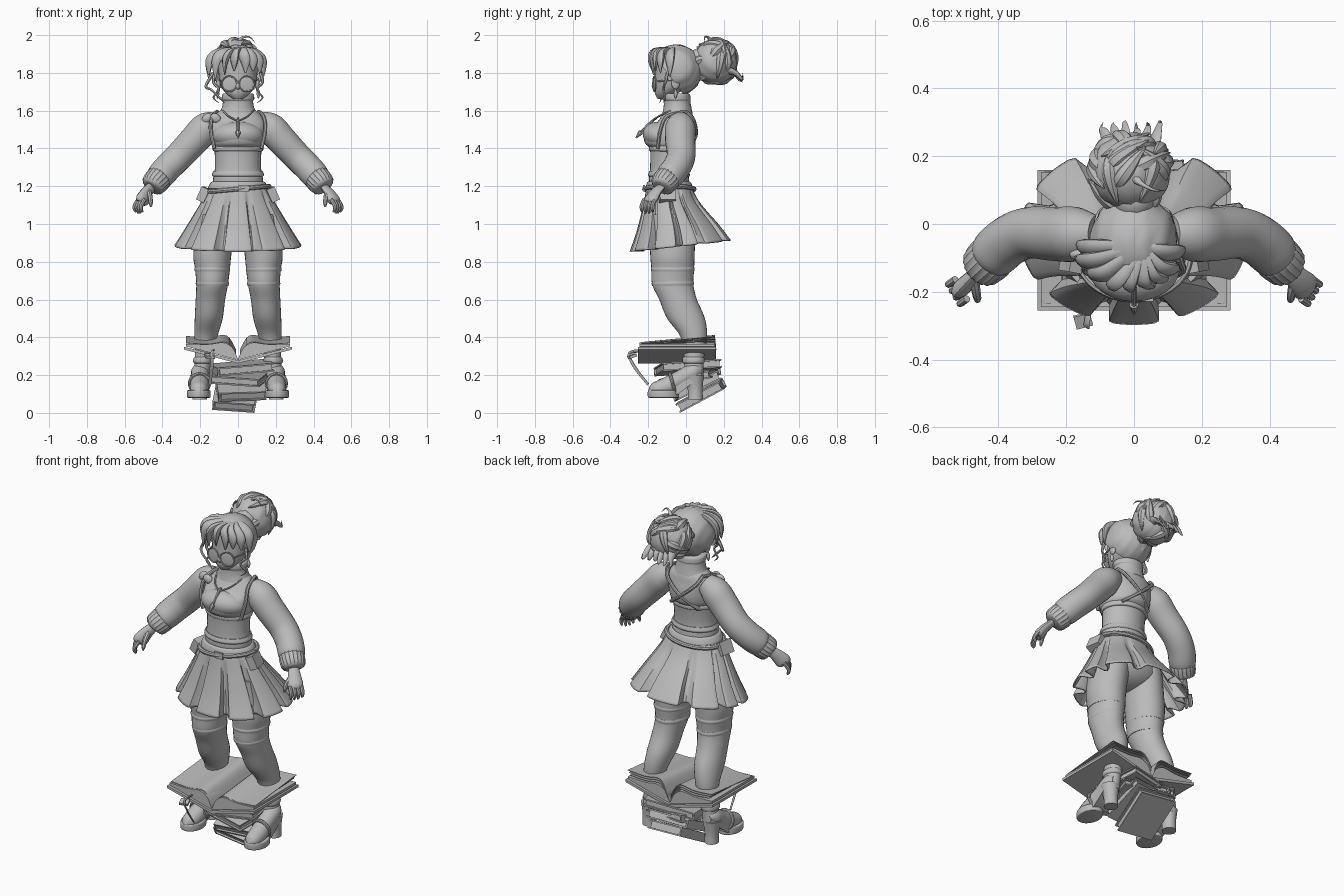
import bpy, bmesh, math, random
from mathutils import Vector, Matrix, Euler

default_cube = bpy.data.objects.get("Cube")
if default_cube:
    bpy.data.objects.remove(default_cube)
random.seed(4)

clay = bpy.data.materials.new("clay grey")
clay.use_nodes = True
clay.diffuse_color = (.5, .5, .5, 1)
clay.node_tree.nodes["Principled BSDF"].inputs["Base Color"].default_value = (.5, .5, .5, 1)


def finish(name, mesh_builder, angle=40):
    """Turn a bmesh into a named, smooth shaded object."""
    bmesh.ops.recalc_face_normals(mesh_builder, faces=mesh_builder.faces)
    mesh = bpy.data.meshes.new(name)
    mesh_builder.to_mesh(mesh)
    mesh_builder.free()
    mesh.materials.append(clay)
    for face in mesh.polygons:
        face.use_smooth = True
    mesh.set_sharp_from_angle(angle=math.radians(angle))
    part = bpy.data.objects.new(name, mesh)
    bpy.context.collection.objects.link(part)
    return part


def skin(name, rings, cap=True):
    """Join closed rings of points with quads."""
    builder = bmesh.new()
    loops = [[builder.verts.new(point) for point in ring] for ring in rings]
    for lower, upper in zip(loops, loops[1:]):
        for i in range(len(lower)):
            j = (i + 1) % len(lower)
            builder.faces.new((lower[i], lower[j], upper[j], upper[i]))
    if cap:
        builder.faces.new(loops[0])
        builder.faces.new(loops[-1])
    return finish(name, builder)


def spline(points, steps=5):
    """Catmull-Rom interpolation of tuples of any length."""
    keys = [Vector(p) for p in points]
    keys = [keys[0]] + keys + [keys[-1]]
    result = []
    for a, b, c, d in zip(keys, keys[1:], keys[2:], keys[3:]):
        for step in range(steps):
            t = step / steps
            result.append((b * 2 + (c - a) * t + (a * 2 - b * 5 + c * 4 - d) * t * t
                           + (b * 3 - a - c * 3 + d) * t ** 3) / 2)
    return result + [keys[-1]]


def circle(sides):
    turns = [i * math.tau / sides for i in range(sides)]
    return [(math.cos(turn), math.sin(turn)) for turn in turns]


def loft(name, sections, sides=32):
    """Stack horizontal ellipses given as z, x, y, x radius, y radius."""
    return skin(name, [[(x + rx * c, y + ry * s, z) for c, s in circle(sides)]
                       for z, x, y, rx, ry in spline(sections)])


def tube(name, points, sides=10, flat=1, rib=0):
    """Sweep a round section along points given as x, y, z, radius."""
    path = spline(points)
    spots = [Vector(p[:3]) for p in path]
    rings, side = [], None
    for i, spot in enumerate(spots):
        along = (spots[min(i + 1, len(spots) - 1)] - spots[max(i - 1, 0)]).normalized()
        if side is None:
            side = along.orthogonal()
        side = (side - along * side.dot(along)).normalized()
        other = along.cross(side)
        rings.append([spot + (side * c + other * s * flat) * max(path[i][3], .001) * (1 + rib * (k % 2))
                      for k, (c, s) in enumerate(circle(sides))])
    return skin(name, rings)


def ball(name, centre, radii, turn=(0, 0, 0), reshape=None, cut=None):
    builder = bmesh.new()
    bmesh.ops.create_icosphere(builder, subdivisions=4, radius=1)
    if reshape:
        for vert in builder.verts:
            vert.co *= reshape(vert.co)
    place = Matrix.Translation(centre) @ Euler(turn).to_matrix().to_4x4()
    bmesh.ops.transform(builder, matrix=place @ Matrix.Diagonal((*radii, 1)), verts=builder.verts)
    if cut:
        bmesh.ops.bisect_plane(builder, geom=builder.verts[:] + builder.edges[:] + builder.faces[:],
                               plane_co=cut[0], plane_no=cut[1], clear_inner=True)
    return finish(name, builder)


def box(name, centre, size, turn=(0, 0, 0), offset=(0, 0, 0)):
    builder = bmesh.new()
    place = Matrix.Translation(centre) @ Euler(map(math.radians, turn)).to_matrix().to_4x4()
    place = place @ Matrix.Translation(offset) @ Matrix.Diagonal((*size, 1))
    bmesh.ops.create_cube(builder, size=1, matrix=place)
    return finish(name, builder)


def prism(name, outline, axis, start, end):
    """Extrude a side outline along the x or y axis."""
    def place(a, b, depth):
        return (depth, a, b) if axis == "x" else (a, depth, b)
    return skin(name, [[place(a, b, depth) for a, b in outline] for depth in (start, end)])


# Head and face
loft("face", [(1.662, 0, -.125, .025, .025), (1.69, 0, -.106, .062, .058), (1.73, 0, -.078, .09, .09),
              (1.79, 0, -.064, .102, .102), (1.87, 0, -.06, .1, .1), (1.92, 0, -.06, .06, .06)])
tube("nose", [(0, -.158, 1.76, .007), (0, -.17, 1.735, .011), (0, -.165, 1.722, .012), (0, -.15, 1.718, .004)])
ball("lips", (0, -.156, 1.698), (.02, .01, .008))
loft("turtleneck", [(1.585, 0, -.045, .1, .08), (1.615, 0, -.045, .086, .074), (1.65, 0, -.047, .08, .07),
                    (1.66, 0, -.05, .086, .075), (1.685, 0, -.052, .084, .073), (1.692, 0, -.055, .072, .062)])
for side in (-1, 1):
    ball("ear", (side * .102, -.055, 1.745), (.012, .022, .032))
    tube("earring", [(side * .108, -.055, 1.715, .003), (side * .108, -.055, 1.69, .01),
                     (side * .108, -.055, 1.665, .003)])
    ball("glasses_lens", (side * .046, -.165, 1.742), (.039, .004, .039), (0, 0, side * .2))
    tube("glasses_rim", [(side * .046 + c * .04, -.167 + side * c * .008, 1.742 + s * .04, .004)
                         for c, s in circle(12) + [(1, 0)]], 6)
    tube("glasses_arm", [(side * .085, -.155, 1.755, .004), (side * .106, -.05, 1.765, .004)], 6)
tube("glasses_bridge", [(-.01, -.17, 1.75, .004), (.01, -.17, 1.75, .004)], 6)


# Hair cap, bun, swept fringe and loose curls
def ridges(point):
    return 1 + .02 * math.sin(point.x * 17 + point.z * 4) + .012 * math.sin(point.x * 31 - point.y * 9)


ball("hair_cap", (0, -.052, 1.815), (.13, .138, .135), reshape=ridges,
     cut=((0, -.1, 1.8), (0, .8, .6)))
bun_centre = Vector((-.01, .155, 1.86))
ball("hair_bun", bun_centre, (.118, .115, .12), reshape=ridges)
ball("bun_base", (0, .07, 1.87), (.06, .06, .06))
for lock in range(22):
    out = Vector((random.uniform(-1, 1), random.uniform(-.5, 1), random.uniform(-1, 1))).normalized()
    spin = out.orthogonal()
    spin.rotate(Matrix.Rotation(random.uniform(0, math.tau), 3, out))
    path = []
    for reach, width, bend in ((.095, .012, 0), (.105, .026, .5), (.11, .02, 1), (.13, .002, 1.5)):
        spot = bun_centre + Matrix.Rotation(bend, 3, spin) @ out * reach
        path.append((*spot, width))
    tube("bun_lock", path, 8)
for drop in range(6):
    x = -.07 + drop * .025
    tube("bun_tuft", [(x, .2, 1.82, .03), (x * 1.2, .26, 1.8, .02), (x * 1.4, .28 + .01 * (drop % 3), 1.765, .008),
                      (x * 1.3, .3, 1.75 + .01 * drop, .001)], 8, .5)
tube("top_wisp", [(0, .14, 1.95, .02), (.02, .12, 1.985, .008), (.06, .1, 1.99, .004), (.09, .1, 1.96, .001)])
tips = ((-.155, -.07, 1.77), (-.155, -.11, 1.79), (-.12, -.15, 1.77), (-.07, -.17, 1.79),
        (-.02, -.177, 1.81), (.04, -.175, 1.8), (.08, -.16, 1.81), (.115, -.135, 1.8), (.135, -.085, 1.78))
for x, y, z in tips:
    tube("fringe_lock", [(.02, -.07, 1.92, .02), (x * .6, y * .85 - .01, 1.908, .03),
                         (x * .96, y, 1.865, .028), (x, y, z, .004)], 10, .6)
for side in (-1, 1):
    tube("side_curl", [(side * .12, -.1, 1.8, .01), (side * .13, -.11, 1.75, .008), (side * .1, -.12, 1.71, .006),
                       (side * .13, -.11, 1.67, .005), (side * .1, -.12, 1.64, .001)], 6)
tube("long_curl", [(-.13, -.1, 1.8, .01), (-.17, -.1, 1.73, .008), (-.14, -.13, 1.71, .007),
                   (-.1, -.13, 1.67, .006), (-.07, -.14, 1.64, .001)], 6)

# Torso with jumper and harness
loft("jumper_body", [(1.61, 0, -.045, .08, .065), (1.58, 0, -.045, .12, .08), (1.54, 0, -.055, .148, .098),
                     (1.5, 0, -.077, .146, .129), (1.46, 0, -.085, .142, .138), (1.425, 0, -.085, .135, .13),
                     (1.395, 0, -.085, .125, .106), (1.3, 0, -.09, .122, .1), (1.24, 0, -.09, .132, .106),
                     (1.19, 0, -.085, .13, .105)])
loft("jumper_hem", [(1.25, 0, -.09, .13, .105), (1.26, 0, -.09, .138, .111), (1.28, 0, -.09, .13, .105)])
loft("harness_band", [(1.385, 0, -.083, .126, .104), (1.39, 0, -.083, .133, .112),
                      (1.405, 0, -.083, .134, .114), (1.415, 0, -.083, .13, .108)])
ball("bust", (0, -.13, 1.465), (.135, .1, .075), (-.25, 0, 0))
for side in (-1, 1):
    tube("front_strap", [(side * .11, 0, 1.595, .01), (side * .135, -.1, 1.57, .01), (side * .145, -.135, 1.5, .01),
                         (side * .125, -.15, 1.4, .01)], 8)
    tube("back_strap", [(side * .11, 0, 1.595, .01), (side * .09, .04, 1.55, .01), (0, .052, 1.47, .01),
                        (-side * .09, .01, 1.4, .01)], 8)
    ball("shoulder_bow", (-.14 + side * .022, -.1 - side * .01, 1.56), (.03, .018, .024), (0, side * .6, 0))
    tube("necklace", [(side * .08, -.08, 1.6, .005), (side * .05, -.145, 1.57, .005), (0, -.175, 1.545, .005)], 6)
tube("pendant", [(0, -.16, 1.56, .006), (0, -.195, 1.53, .008), (0, -.235, 1.49, .007),
                 (0, -.24, 1.485, .014), (0, -.265, 1.455, .003)], 8)

# Arms, ribbed cuffs and hands
for side in (-1, 1):
    tube("sleeve", [(side * .11, -.03, 1.545, .055), (side * .17, -.03, 1.51, .08), (side * .23, -.03, 1.445, .08),
                    (side * .31, -.026, 1.36, .076), (side * .37, -.05, 1.3, .075),
                    (side * .415, -.09, 1.25, .072), (side * .435, -.11, 1.23, .05)], 24)
    tube("cuff", [(side * .41, -.09, 1.25, .055), (side * .42, -.098, 1.24, .066), (side * .452, -.128, 1.205, .06),
                  (side * .46, -.135, 1.195, .035)], 40, rib=.07)
    tube("palm", [(side * .45, -.125, 1.205, .026), (side * .48, -.158, 1.17, .035), (side * .505, -.185, 1.13, .043),
                  (side * .515, -.192, 1.112, .032)], 14, .6)
    for finger in range(4):
        spread = (finger - 1.5) * .019
        x, y = .51 + spread * .6, -.192 + spread
        tube("finger", [(side * x, y, 1.13, .011), (side * (x + .018), y - .013, 1.1, .011),
                        (side * (x + .02), y - .014, 1.08, .01),
                        (side * (x + .012), y - .012, 1.052 + abs(spread) * .4, .005)], 8)
    tube("thumb", [(side * .472, -.165, 1.17, .015), (side * .465, -.205, 1.14, .013),
                   (side * .462, -.222, 1.11, .011), (side * .462, -.228, 1.09, .004)], 8)

# Pleated skirt, its back pleats spread towards the sides
pleats, samples = 10, 14
skirt_rings = []
for z, y, rx, ry, depth in spline([(1.22, -.09, .132, .108, 0), (1.18, -.088, .16, .124, .02),
                                   (1.1, -.075, .205, .153, .1), (.98, -.045, .278, .217, .18),
                                   (.885, -.03, .338, .268, .22)]):
    ring = []
    for i in range(pleats * samples):
        turn = i * math.tau / (pleats * samples)
        if turn < math.pi:
            turn -= .2 * math.sin(2 * turn)
        c, s = math.cos(turn), math.sin(turn)
        away = abs(i % samples - samples / 2) / samples
        fold = 1 - depth * min(max((away - .35) / .09, 0), 1)
        ring.append((rx * c * fold, y + ry * s * fold, z + s * ry * .11 * depth / .22))
    skirt_rings.append(ring)
skirt = skin("pleated_skirt", skirt_rings, cap=False)
skirt.modifiers.new("cloth thickness", "SOLIDIFY").thickness = .008
loft("waistband", [(1.185, 0, -.088, .15, .12), (1.19, 0, -.088, .16, .126), (1.22, 0, -.09, .144, .116),
                   (1.225, 0, -.09, .13, .105)])
tube("slanted_belt", [(x * .165, -.088 + y * .132, 1.185 + x * .015, .012)
                      for x, y in circle(16) + [(1, 0)]], 8)
for side in (-1, 1):
    box("hip_pouch", (side * .18, -.1, 1.155), (.045, .085, .075), (0, -side * 25, side * 10))
box("belt_buckle", (.03, -.222, 1.19), (.055, .012, .035))
ball("hips", (0, -.065, 1.03), (.2, .13, .11))

# Legs, stockings and heeled shoes
for side in (-1, 1):
    loft("leg", [(1.05, side * .11, -.07, .1, .125), (.85, side * .135, -.072, .101, .118),
                 (.76, side * .135, -.07, .092, .113), (.68, side * .137, -.07, .084, .109),
                 (.6, side * .146, -.042, .078, .1), (.5, side * .155, 0, .074, .1),
                 (.4, side * .17, .042, .06, .07), (.28, side * .185, .042, .044, .052),
                 (.17, side * .197, .04, .045, .052)])
    for height, wide, deep in ((.76, .092, .113), (.685, .085, .109)):
        loft("stocking_band", [(height - .012, side * .136, -.07, wide, deep),
                               (height, side * .136, -.07, wide + .003, deep + .003),
                               (height + .012, side * .136, -.07, wide, deep)])
    loft("shoe_heel", [(.07, side * .203, .05, .038, .04), (.13, side * .203, .048, .038, .04),
                       (.2, side * .203, .04, .05, .055)])
    prism("arch", [(.05, .2), (.05, .17), (-.04, .1), (-.1, .09), (-.1, .14), (-.03, .19)],
          "x", side * .205 - .04, side * .205 + .04)
    loft("shoe_platform", [(.08, side * .208, -.118, .056, .075), (.085, side * .208, -.12, .062, .082),
                           (.115, side * .208, -.12, .062, .082), (.12, side * .208, -.118, .056, .076)])
    tube("shoe_upper", [(side * .203, .085, .22, .02), (side * .202, .045, .218, .046),
                        (side * .202, -.03, .178, .047), (side * .205, -.11, .135, .05),
                        (side * .208, -.17, .118, .04), (side * .208, -.198, .112, .01)], 16)
    loft("ankle_strap", [(.262, side * .187, .04, .044, .052), (.27, side * .187, .04, .05, .058),
                         (.288, side * .186, .04, .05, .058), (.296, side * .185, .04, .044, .052)])
    tube("instep_strap", [(side * .204 + c * .052, -.07 - s * .015, .155 + s * .052, .009)
                          for c, s in circle(12) + [(1, 0)]], 8)

# Open book
for side in (-1, 1):
    prism("open_cover", [(0, .262), (side * .285, .335), (side * .285, .35), (0, .278)], "y", -.255, .16)
    top = [(side * p.x, p.y) for p in spline([(0, .285), (.03, .345), (.08, .372), (.16, .363), (.275, .366)])]
    prism("page_block", top + [(side * .275, .352), (0, .28)], "y", -.245, .15)
    for sheet in range(3):
        lift = .004 * (sheet + 1)
        edge = [(side * p.x, p.y) for p in spline([(.01, .31), (.06, .372 + lift), (.16, .364 + lift),
                                                  (.25 + lift * 2, .37 + lift)])]
        page = prism("loose_page", edge + [(x, z - .003) for x, z in reversed(edge)], "y", -.235, .155)
        page.rotation_euler.x = lift * 8
        page.location = (0, lift * 3, lift)


# Closed books below
def closed_book(name, centre, size, turn):
    wide, deep, thick = size
    box(name + "_pages", centre, (wide - .02, deep - .02, thick - .012), turn)
    for face in (-1, 1):
        box(name + "_cover", centre, (wide, deep, .008), turn, (0, 0, face * (thick - .008) / 2))
    box(name + "_spine", centre, (.008, deep, thick), turn, (-wide / 2, 0, 0))


closed_book("upper_book", (.02, .01, .24), (.3, .32, .045), (4, -5, 8))
closed_book("second_book", (.01, .02, .19), (.27, .28, .042), (10, 4, -12))
closed_book("third_book", (.015, .055, .143), (.25, .26, .05), (26, -2, 4))
closed_book("bottom_book", (-.01, .08, .092), (.22, .265, .05), (28, 4, -4))

# Ribbon bookmark with a charm
tube("bookmark_ribbon", [(-.13, -.22, .33, .012), (-.14, -.3, .315, .012), (-.14, -.27, .24, .012),
                         (-.15, -.2, .15, .01)], 8, .4)
box("bookmark_charm", (-.15, -.285, .3), (.05, .04, .015), (20, 0, 15))
